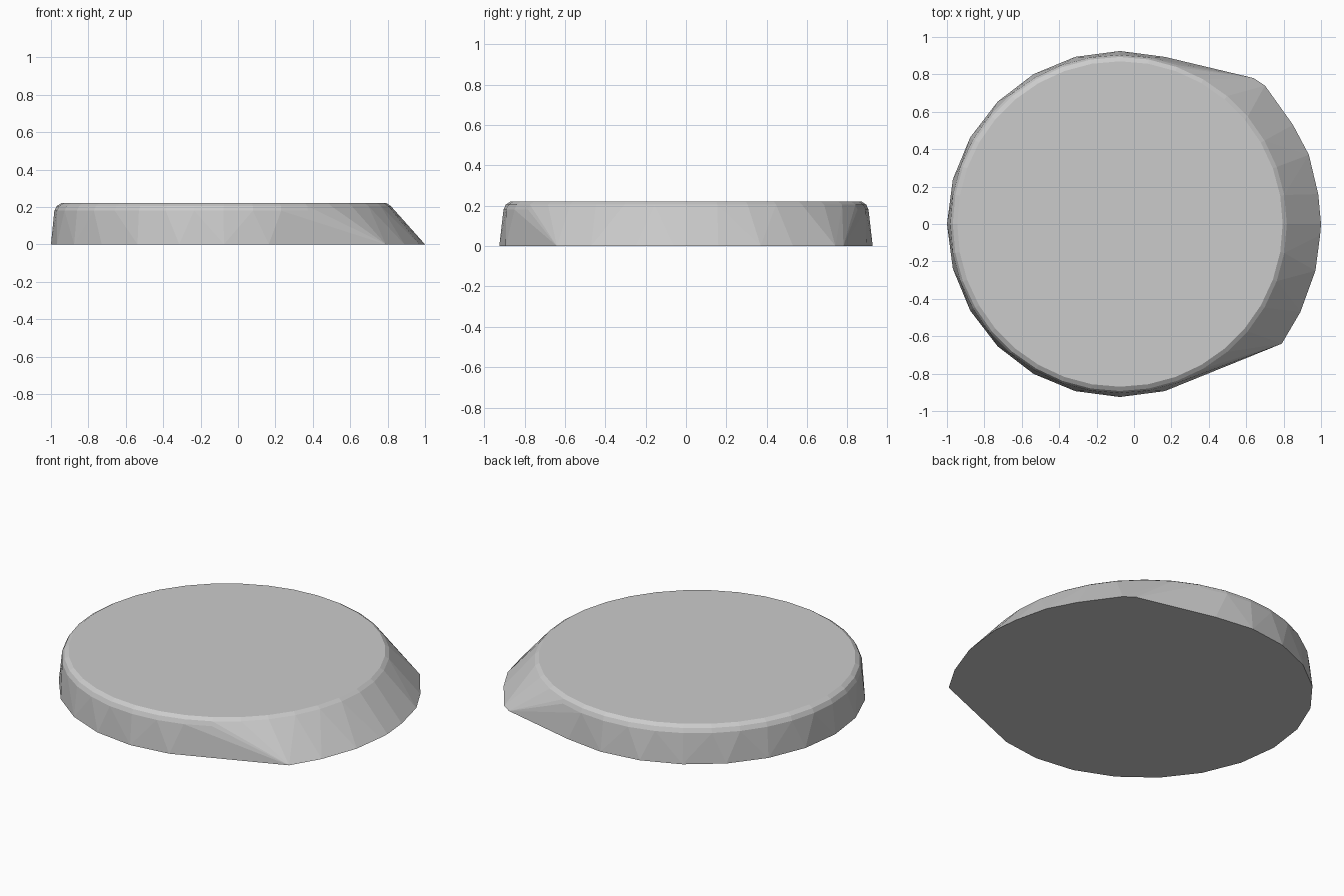
import bpy, bmesh
from math import cos, sin, radians

if "Cube" in bpy.data.objects:
    bpy.data.objects.remove(bpy.data.objects["Cube"])

bm = bmesh.new()


def ring(cx, r, z, start, stop, step):
    for a in range(start, stop, step):
        t = radians(a)
        bm.verts.new((cx + r * cos(t), r * sin(t), z))


# Base outline: round on the left, flared lip on the right
ring(-0.075, 0.925, 0, 75, 286, 15)
lip = [(0.79, -0.64), (0.89, -0.47), (0.97, -0.25), (0.995, -0.06), (1.0, 0.0),
       (0.985, 0.16), (0.935, 0.37), (0.85, 0.53), (0.70, 0.74), (0.64, 0.78)]
for x, y in lip:
    bm.verts.new((x, y, 0))

# Rounded upper rim, shrinking up to the flat top
for cx, r, z in [(-0.078, 0.904, 0.18), (-0.076, 0.893, 0.205), (-0.075, 0.87, 0.22)]:
    ring(cx, r, z, 0, 360, 10)

# Skin the rings into one solid slab
hull = bmesh.ops.convex_hull(bm, input=bm.verts)
loose = [v for v in bm.verts if not v.link_faces]
bmesh.ops.delete(bm, geom=loose, context='VERTS')
bmesh.ops.dissolve_limit(bm, angle_limit=radians(0.5), verts=bm.verts, edges=bm.edges)
bmesh.ops.recalc_face_normals(bm, faces=bm.faces)

mesh = bpy.data.meshes.new("slab")
bm.to_mesh(mesh)
bm.free()
slab = bpy.data.objects.new("slab", mesh)
bpy.context.collection.objects.link(slab)
